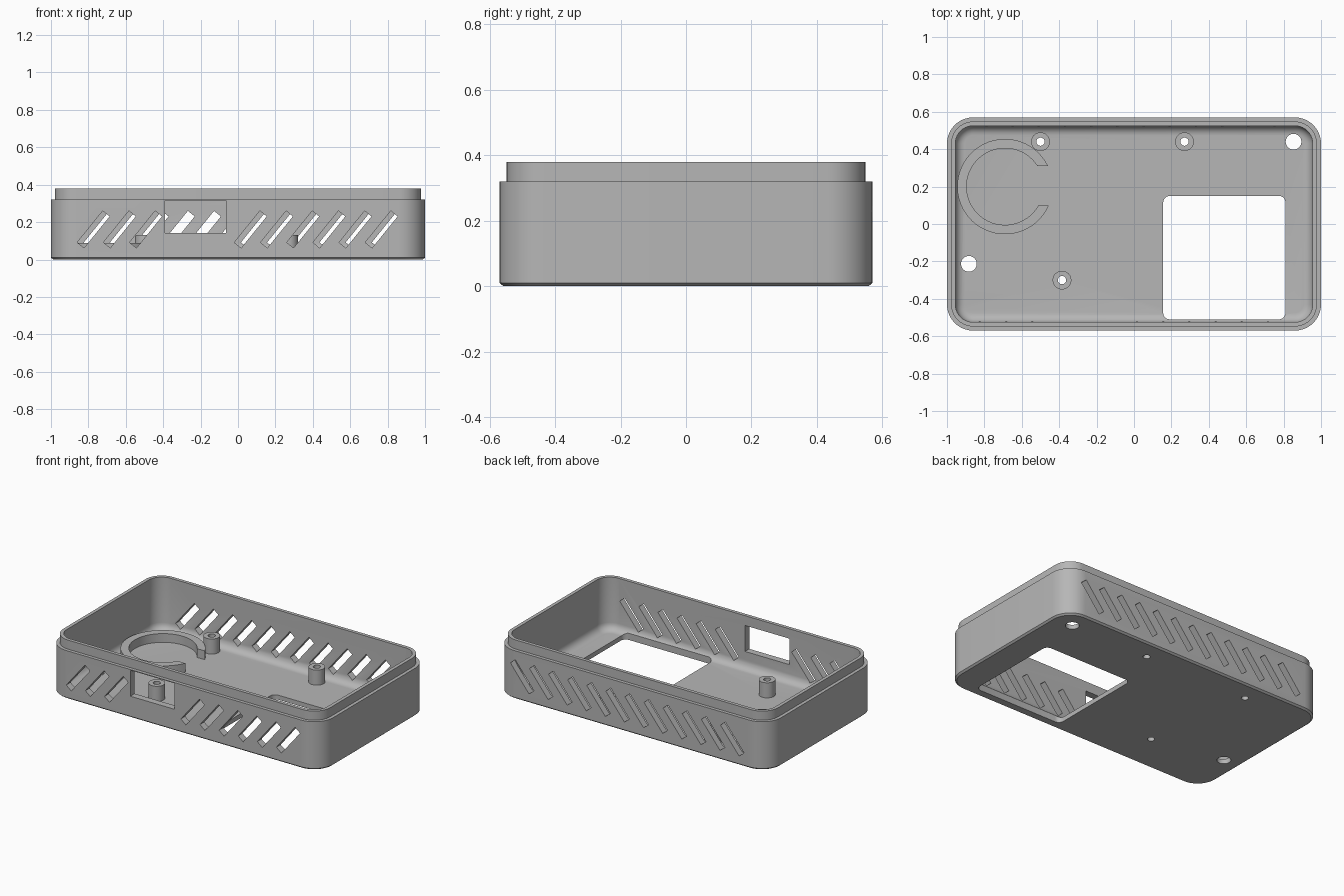
import bpy
import bmesh
from math import sin, cos, asin, pi, radians

cube = bpy.data.objects.get("Cube")
if cube:
    bpy.data.objects.remove(cube, do_unlink=True)

grey = bpy.data.materials.new("grey_plastic")
grey.use_nodes = True
GREY = (0.47, 0.47, 0.47, 1)
grey.diffuse_color = GREY
grey.node_tree.nodes["Principled BSDF"].inputs["Base Color"].default_value = GREY


def rounded_rect(hx, hy, r, cx=0, cy=0, steps=10):
    """Counter-clockwise outline of a rectangle with rounded corners."""
    pts = []
    for q, (sx, sy) in enumerate([(1, 1), (-1, 1), (-1, -1), (1, -1)]):
        for i in range(steps + 1):
            a = (q + i / steps) * pi / 2
            pts.append((cx + sx * (hx - r) + r * cos(a), cy + sy * (hy - r) + r * sin(a)))
    return pts


def circle(cx, cy, r, n=40):
    return [(cx + r * cos(2 * pi * i / n), cy + r * sin(2 * pi * i / n)) for i in range(n)]


def loft(bm, rings, closed=False):
    """Skin a list of equal-length 3D rings, capped or joined end to start."""
    loops = [[bm.verts.new(p) for p in ring] for ring in rings]
    pairs = list(zip(loops, loops[1:]))
    if closed:
        pairs.append((loops[-1], loops[0]))
    else:
        bm.faces.new(loops[0][::-1])
        bm.faces.new(loops[-1])
    for a, b in pairs:
        for i in range(len(a)):
            j = (i + 1) % len(a)
            bm.faces.new((a[i], a[j], b[j], b[i]))


def at_z(outline, z):
    return [(x, y, z) for x, y in outline]


def at_y(outline, y):
    return [(x, y, z) for x, z in outline]


def finish(name, bm):
    bmesh.ops.recalc_face_normals(bm, faces=bm.faces)
    mesh = bpy.data.meshes.new(name)
    bm.to_mesh(mesh)
    bm.free()
    mesh.materials.append(grey)
    obj = bpy.data.objects.new(name, mesh)
    bpy.context.collection.objects.link(obj)
    return obj


def activate(obj):
    bpy.ops.object.select_all(action="DESELECT")
    obj.select_set(True)
    bpy.context.view_layer.objects.active = obj


def smooth(obj):
    activate(obj)
    bpy.ops.object.shade_smooth_by_angle(angle=radians(30))


# Tray: (inset from the outside, height) up the outside, over the lip, down inside
HX, HY, R = 1.0, 0.57, 0.14
FLOOR, WALL, FILLET = 0.03, 0.045, 0.05
profile = [(0.012, 0), (0, 0.01), (0, 0.32), (0.022, 0.32), (0.022, 0.38), (WALL, 0.38)]
for i in range(7):
    a = i / 6 * pi / 2
    profile.append((WALL + FILLET * (1 - cos(a)), FLOOR + FILLET * (1 - sin(a))))
bm = bmesh.new()
loft(bm, [at_z(rounded_rect(HX - d, HY - d, R - d), z) for d, z in profile])
tray = finish("tray", bm)

# Cutters for the floor openings
POSTS = [(-0.5, 0.44), (0.27, 0.44), (-0.385, -0.3)]
cut = bmesh.new()
floor_cuts = [rounded_rect(0.327, 0.33, 0.035, 0.483, -0.18, 5)]
floor_cuts += [circle(x, y, 0.042) for x, y in [(0.853, 0.44), (-0.883, -0.213)]]
floor_cuts += [circle(x, y, 0.022) for x, y in POSTS]
for outline in floor_cuts:
    loft(cut, [at_z(outline, -0.1), at_z(outline, 0.2)])


# Cutters for the slanted wall vents and the front port
def slot(cx, cz=0.161, length=0.217, width=0.047, angle=radians(51)):
    c, s = cos(angle), sin(angle)
    return [(cx + u * length / 2 * c - v * width / 2 * s, cz + u * length / 2 * s + v * width / 2 * c)
            for u, v in [(-1, -1), (1, -1), (1, 1), (-1, 1)]]


for k in range(12):
    x = -0.773 + 0.14 * k
    back = slot(x + 0.035)
    loft(cut, [at_y(back, 0.45), at_y(back, 0.7)])
    if k not in (3, 4, 5):
        loft(cut, [at_y(slot(x), -0.7), at_y(slot(x), -0.45)])
port = [(-0.39, 0.143), (-0.065, 0.143), (-0.065, 0.315), (-0.39, 0.315)]
loft(cut, [at_y(port, -0.7), at_y(port, -0.45)])
cutter = finish("cutter", cut)
cutter.hide_render = True

activate(tray)
mod = tray.modifiers.new("openings", "BOOLEAN")
mod.operation = "DIFFERENCE"
mod.solver = "EXACT"
mod.object = cutter
bpy.ops.object.modifier_apply(modifier=mod.name)
bpy.data.objects.remove(cutter, do_unlink=True)
smooth(tray)

# Hollow screw posts
for n, (x, y) in enumerate(POSTS):
    bm = bmesh.new()
    loft(bm, [at_z(circle(x, y, r), z) for r, z in
              [(0.05, 0.02), (0.05, 0.13), (0.022, 0.13), (0.022, 0.02)]], closed=True)
    smooth(finish(f"screw_post_{n + 1}", bm))

# Open ring holder on the floor, with its ends cut parallel
CX, CY = -0.69, 0.2


def arc(r, up=0.11, down=0.1, n=48):
    a0, a1 = asin(up / r), 2 * pi - asin(down / r)
    return [(CX + r * cos(a0 + (a1 - a0) * i / n), CY + r * sin(a0 + (a1 - a0) * i / n))
            for i in range(n + 1)]


outline = arc(0.255) + arc(0.205)[::-1]
bm = bmesh.new()
loft(bm, [at_z(outline, 0.02), at_z(outline, 0.088)])
smooth(finish("ring_holder", bm))
